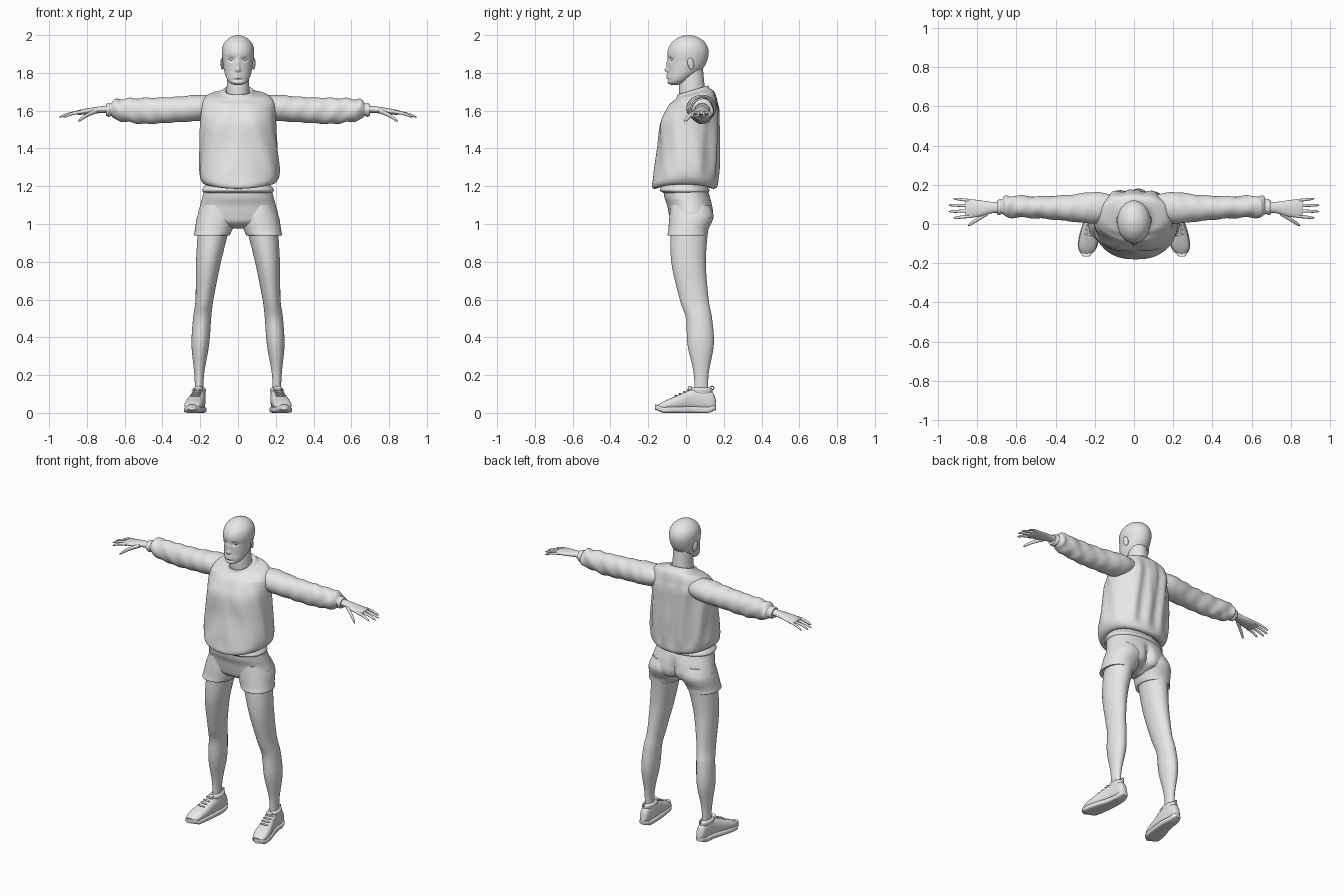
import bpy
import bmesh
from math import sin, cos, pi, exp, radians
from mathutils import Matrix, Vector, Euler

default = bpy.data.objects.get("Cube")
if default:
    bpy.data.objects.remove(default, do_unlink=True)

shade = (0.8, 0.8, 0.8, 1)
grey = bpy.data.materials.new("plain_grey")
grey.use_nodes = True
grey.diffuse_color = shade
grey.node_tree.nodes["Principled BSDF"].inputs["Base Color"].default_value = shade


def clamp(value):
    return max(0, min(1, value))


def bell(value, width):
    return exp(-(value / width) ** 2)


def finish(bm, name, mirror):
    """Turn a bmesh into a smooth grey object, mirrored across x if wanted."""
    bmesh.ops.recalc_face_normals(bm, faces=bm.faces[:])
    mesh = bpy.data.meshes.new(name)
    bm.to_mesh(mesh)
    bm.free()
    mesh.materials.append(grey)
    ob = bpy.data.objects.new(name, mesh)
    bpy.context.collection.objects.link(ob)
    bpy.ops.object.select_all(action='DESELECT')
    ob.select_set(True)
    bpy.context.view_layer.objects.active = ob
    bpy.ops.object.shade_smooth_by_angle(angle=radians(60))
    if mirror:
        ob.modifiers.new("mirror", 'MIRROR').use_mirror_merge = False


def spline(rows, steps):
    """Smooth the ring list with a Catmull-Rom curve through every row."""
    out = []
    for i in range(len(rows) - 1):
        quad = (rows[max(i - 1, 0)], rows[i], rows[i + 1], rows[min(i + 2, len(rows) - 1)])
        for k in range(steps):
            t = k / steps
            out.append([b + t / 2 * (c - a + t * (2 * a - 5 * b + 4 * c - d + t * (3 * (b - c) + d - a)))
                        for a, b, c, d in zip(*quad)])
    return out + [list(rows[-1])]


def signed_power(value, power):
    return abs(value) ** (2 / power) * (1 if value > 0 else -1)


def loft(name, axis, rows, deform=None, mirror=True, sides=40, steps=6, power=2):
    """Skin rounded rings; rows are (position on axis, low u, high u, low v, high v)."""
    bm = bmesh.new()
    rings = []
    for pos, u0, u1, v0, v1 in spline(rows, steps):
        ring = []
        for s in range(sides):
            angle = 2 * pi * s / sides
            u = (u0 + u1 + (u1 - u0) * signed_power(cos(angle), power)) / 2
            v = (v0 + v1 + (v1 - v0) * signed_power(sin(angle), power)) / 2
            point = Vector({'x': (pos, u, v), 'y': (u, pos, v), 'z': (u, v, pos)}[axis])
            if deform:
                deform(point)
            ring.append(bm.verts.new(point))
        rings.append(ring)
    for low, high in zip(rings, rings[1:]):
        for s in range(sides):
            n = (s + 1) % sides
            bm.faces.new((low[s], low[n], high[n], high[s]))
    bm.faces.new(rings[0])
    bm.faces.new(rings[-1])
    finish(bm, name, mirror)


def trunk(name, rows, deform=None, power=2):
    """Central part from rows of (z, half width, front, back)."""
    full = [(z, -w, w, front, back) for z, w, front, back in rows]
    loft(name, 'z', full, deform, mirror=False, sides=96, steps=8, power=power)


def ball(name, place, size, turn=(0, 0, 0)):
    bm = bmesh.new()
    matrix = Matrix.LocRotScale(Vector(place), Euler([radians(a) for a in turn]), Vector(size))
    bmesh.ops.create_uvsphere(bm, u_segments=20, v_segments=12, radius=1, matrix=matrix)
    finish(bm, name, True)


# Head: sockets, nose tip, nose bridge, lips and chin shaped on the front
features = [(.011, .034, 1.872, .016, .011), (-.018, 0, 1.815, .013, .013),
            (-.01, 0, 1.845, .01, .022), (-.008, 0, 1.789, .02, .006),
            (-.008, 0, 1.775, .018, .006), (.006, 0, 1.762, .03, .006)]


def face(p):
    if p.y < -.02:
        p.y += sum(depth * bell(abs(p.x) - x, wide) * bell(p.z - z, tall)
                   for depth, x, z, wide, tall in features)


trunk("head", [
    (1.737, .02, -.08, -.04), (1.746, .042, -.096, -.01), (1.77, .06, -.098, .03),
    (1.81, .073, -.094, .08), (1.86, .081, -.095, .11), (1.91, .086, -.098, .12),
    (1.95, .078, -.083, .108), (1.98, .054, -.052, .08), (1.995, .026, -.018, .045),
    (2, .004, .01, .016)], face)
trunk("neck", [(1.6, .07, -.03, .12), (1.72, .06, -.037, .1), (1.82, .055, -.02, .09)])
ball("eyes", (.033, -.068, 1.872), (.015, .014, .009))
ball("ears", (.084, .025, 1.848), (.007, .017, .032), (12, 0, 18))


# Loose sweater body with hanging folds, a back seam and a tilted collar
def drape(p):
    body = clamp((p.z - 1.2) / .08) * clamp((1.69 - p.z) / .08)
    if p.y > .04:
        p.y += body * clamp((p.y - .04) / .06) * .008 * sin(62 * p.x + 5 * p.z)
        p.y -= body * .01 * bell(p.x, .012) * clamp((p.z - 1.4) / .1)
    else:
        p.y += body * clamp((.04 - p.y) / .08) * .004 * sin(38 * abs(p.x) + 17 * p.z)
    p.x += .008 * clamp((1.5 - p.z) / .2) + body * .003 * sin(60 * p.y + 12 * p.z)
    p.z += .3 * (p.y - .04) * clamp((p.z - 1.64) / .06)
    p.z += .7 * p.x ** 2 * clamp((1.3 - p.z) / .1)


trunk("sweater_body", [
    (1.215, .15, -.12, .1), (1.187, .17, -.16, .14), (1.2, .2, -.18, .166),
    (1.26, .212, -.172, .17), (1.4, .206, -.15, .174), (1.53, .2, -.14, .175),
    (1.6, .198, -.108, .174), (1.65, .19, -.075, .163), (1.68, .16, -.056, .148),
    (1.695, .1, -.05, .126), (1.71, .074, -.045, .116), (1.7, .06, -.035, .1)], drape, 2.3)


# Sleeves with wrinkles and a gathered cuff
def wrinkle(p):
    amount = clamp((p.x - .15) / .1) * clamp((.69 - p.x) / .04) * (.4 + clamp((p.x - .45) / .2))
    p.z += .004 * amount * sin(75 * p.x + 30 * p.y)
    p.y += .004 * amount * sin(60 * p.x - 40 * p.z)


loft("sleeves", 'x', [
    (.12, .03, .15, 1.57, 1.675), (.2, .003, .163, 1.547, 1.684), (.35, .016, .147, 1.537, 1.672),
    (.5, .03, .142, 1.53, 1.667), (.63, .034, .145, 1.547, 1.662), (.66, .042, .142, 1.558, 1.65),
    (.672, .05, .125, 1.572, 1.637), (.685, .046, .126, 1.567, 1.64),
    (.7, .05, .12, 1.574, 1.635)], wrinkle, steps=10)

# Hands, then fingers fanned by rule
loft("hands", 'x', [
    (.66, .055, .115, 1.59, 1.63), (.72, .056, .112, 1.588, 1.624), (.8, .036, .123, 1.581, 1.612),
    (.84, .035, .124, 1.578, 1.604), (.86, .042, .118, 1.583, 1.599)])


def finger(name, start, end, radius):
    """Tapered digit with a slight arch and a rounded tip."""
    rows = []
    for step in range(11):
        t = step / 10
        x, y, z = Vector(start).lerp(Vector(end), t)
        z += .006 * sin(pi * t)
        r = radius * (1 - .3 * t) * (1.02 - t ** 12) ** .5
        rows.append((x, y - r, y + r, z - r, z + r))
    loft(name, 'x', rows, sides=14, steps=2)


for i, title in enumerate(("index", "middle", "ring", "little")):
    fan = i - 1.5
    finger(title + "_fingers", (.83, .08 + .026 * fan, 1.592),
           (.95 - .012 * fan ** 2, .08 + .033 * fan, 1.565), .0095 - .0005 * i)
finger("thumbs", (.745, .058, 1.6), (.848, -.008, 1.543), .013)


# Shorts: pelvis, waistband and two cuffed legs
def cleft(p):
    if p.y > .03:
        p.y -= .03 * bell(p.x, .022) * clamp((1.15 - p.z) / .08)


trunk("shorts_pelvis", [
    (1.24, .165, -.12, .09), (1.15, .187, -.116, .125), (1.1, .2, -.1, .14),
    (1.05, .212, -.09, .146), (1.01, .195, -.078, .128), (.985, .1, -.045, .07),
    (.975, .03, -.01, .03)], cleft, 2.2)
trunk("waistband", [(1.165, .18, -.12, .115), (1.18, .19, -.138, .124), (1.21, .17, -.12, .1)], power=2.2)
loft("shorts_legs", 'z', [
    (1.1, .03, .19, -.08, .125), (1.04, .006, .216, -.088, .146), (.97, .03, .228, -.093, .118),
    (.94, .046, .233, -.097, .112), (.945, .06, .22, -.08, .1)], sides=48, power=2.15)

# Bare legs down into the shoes
loft("legs", 'z', [
    (1, .04, .21, -.08, .12), (.8, .09, .222, -.078, .105), (.6, .13, .225, -.033, .12),
    (.5, .142, .238, 0, .138), (.36, .153, .246, .008, .147), (.2, .18, .231, .042, .119),
    (.06, .185, .225, .04, .12)])

# Trainers: one footprint of (y, centre x, half width, height) shapes upper and sole
footprint = [(.16, .203, .014, .06), (.135, .204, .028, .115), (.05, .207, .036, .13),
             (-.05, .227, .047, .09), (-.12, .238, .044, .06), (-.165, .244, .013, .03)]
loft("shoe_uppers", 'y', [(y, x - w, x + w, .015, top) for y, x, w, top in footprint], power=2.4)


def toe_spring(p):
    p.z += .4 * max(0, abs(p.y) - .12)


loft("soles", 'y', [(y, x - w - .004, x + w + .004, 0, .034 - .1 * max(0, abs(y) - .1))
                    for y, x, w, top in footprint], toe_spring, power=4)
loft("shoe_collars", 'z', [
    (.1, .174, .236, .02, .138), (.125, .17, .24, .018, .14), (.135, .18, .23, .03, .13)])
for i in range(4):
    ball("lace_row", (.214 + .004 * i, .012 - .022 * i, .121 - .01 * i), (.028, .006, .005), (25, 0, 8))
ball("tongues", (.21, .022, .128), (.022, .012, .016), (25, 0, 0))
loop = bmesh.new()
bmesh.ops.create_circle(loop, segments=10, radius=.003, matrix=Matrix.Translation((.204, .147, .132)))
bmesh.ops.spin(loop, geom=loop.edges[:], cent=(.204, .138, .132), axis=(1, 0, 0),
               angle=2 * pi, steps=20, use_merge=True)
finish(loop, "heel_loops", True)
